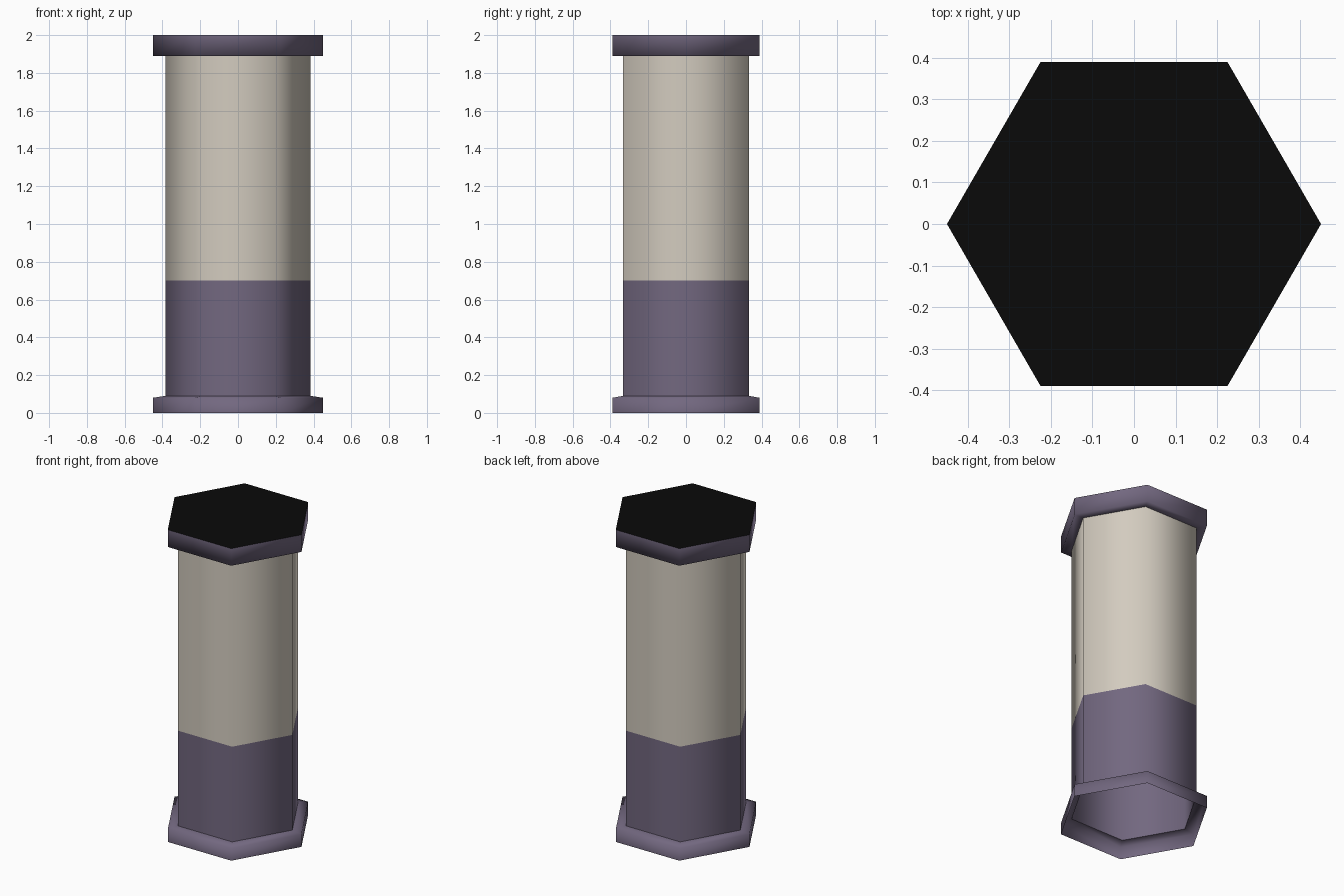
import bpy, math

if "Cube" in bpy.data.objects:
    bpy.data.objects.remove(bpy.data.objects["Cube"])

def material(name, rgb):
    m = bpy.data.materials.new(name)
    m.diffuse_color = (*rgb, 1)
    m.use_nodes = True
    m.node_tree.nodes["Principled BSDF"].inputs["Base Color"].default_value = m.diffuse_color
    return m

purple = material("dusty purple", (0.17, 0.138, 0.215))
cream = material("warm cream", (0.65, 0.60, 0.52))
black = material("black", (0.003, 0.003, 0.003))

def hex_lathe(name, profile, mats, smooth=True, cap=False):
    """Six-sided open shell from (radius, z) rows, one material per band."""
    verts = [(r * math.cos(math.pi * i / 3), r * math.sin(math.pi * i / 3), z)
             for r, z in profile for i in range(6)]
    faces, bands = [], []
    for row in range(len(profile) - 1):
        for i in range(6):
            j = (i + 1) % 6
            a, b = row * 6, row * 6 + 6
            faces.append((a + i, a + j, b + j, b + i))
            bands.append(min(row, len(mats) - 1))
    if cap:
        faces.append(tuple(range(len(verts) - 6, len(verts))))
        bands.append(0)
    me = bpy.data.meshes.new(name)
    me.from_pydata(verts, [], faces)
    for m in mats:
        me.materials.append(m)
    for p, band in zip(me.polygons, bands):
        p.material_index = band
        p.use_smooth = smooth
    me.update()
    ob = bpy.data.objects.new(name, me)
    bpy.context.collection.objects.link(ob)
    return ob

R, S = 0.45, 0.385  # rim and shaft radius

# Flared foot, open underneath
hex_lathe("foot_rim", [(R, 0), (R, 0.08), (S, 0.09)], [purple])
# Hollow shaft: purple below, cream above
hex_lathe("shaft", [(S, 0.09), (S, 0.70), (S, 1.89)], [purple, cream])
# Top rim with its underside
hex_lathe("top_rim", [(S, 1.89), (R, 1.89), (R, 2.0)], [purple])
# Flat black lid
hex_lathe("lid", [(R, 2.0)], [black], smooth=False, cap=True)
